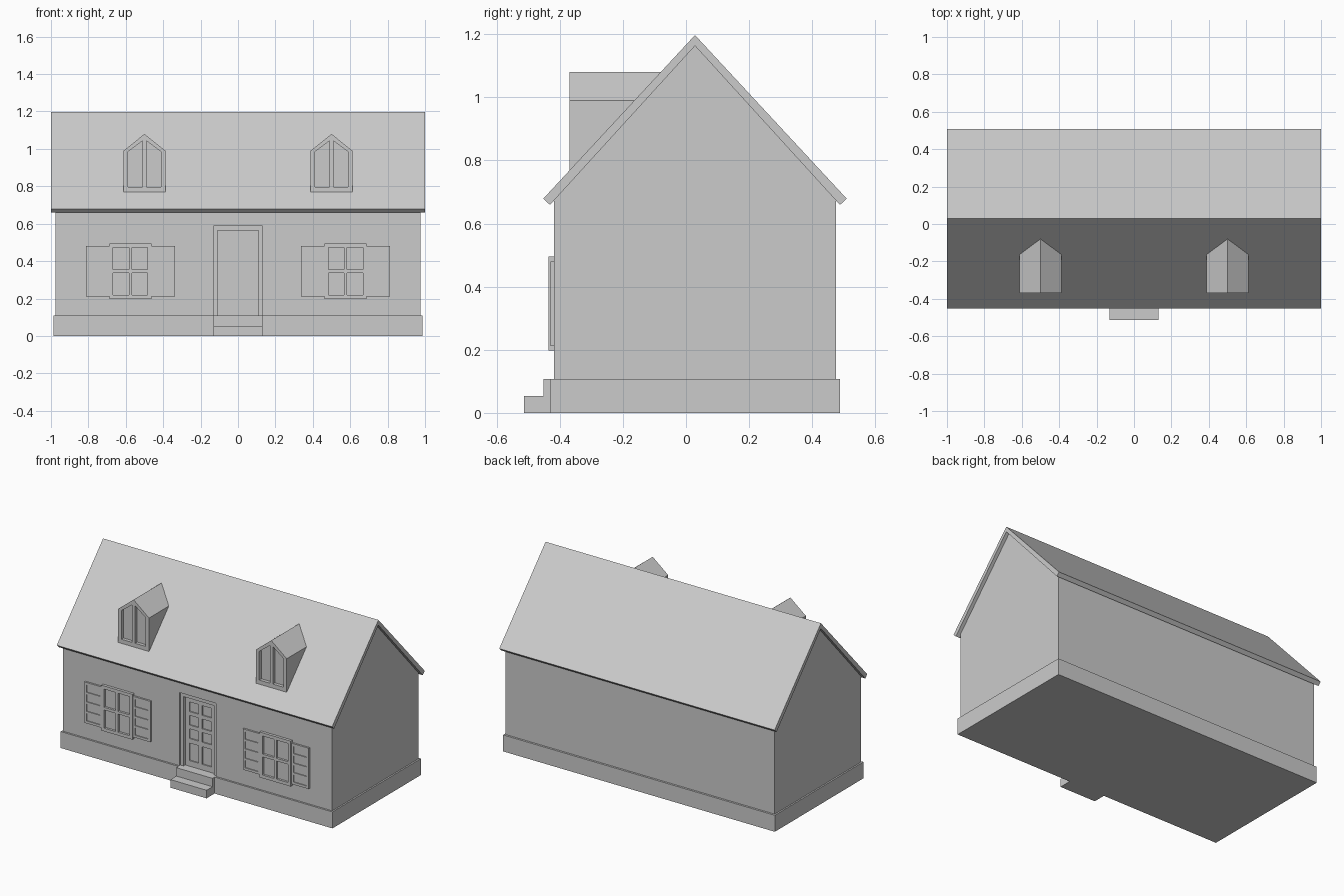
import bpy, bmesh

if "Cube" in bpy.data.objects:
    bpy.data.objects.remove(bpy.data.objects["Cube"])

RIDGE_Y, RIDGE_Z, SLOPE = 0.0285, 1.197, 1.08


def prism(name, loops, axis, a, b):
    """Extrude closed outlines: axis 'y' takes (x, z) points, axis 'x' takes (y, z)."""
    bm = bmesh.new()
    for pts in loops:
        place = (lambda p, t: (p[0], t, p[1])) if axis == 'y' else (lambda p, t: (t, p[0], p[1]))
        near = [bm.verts.new(place(p, a)) for p in pts]
        far = [bm.verts.new(place(p, b)) for p in pts]
        bm.faces.new(near)
        bm.faces.new(far[::-1])
        for i in range(len(pts)):
            j = (i + 1) % len(pts)
            bm.faces.new((near[j], near[i], far[i], far[j]))
    bmesh.ops.recalc_face_normals(bm, faces=bm.faces)
    mesh = bpy.data.meshes.new(name)
    bm.to_mesh(mesh)
    bm.free()
    ob = bpy.data.objects.new(name, mesh)
    bpy.context.collection.objects.link(ob)
    return ob


def rect(x0, x1, z0, z1):
    return [(x0, z0), (x1, z0), (x1, z1), (x0, z1)]


def grid(x0, x1, z0, z1, cols, rows, gap):
    """Outlines of evenly spaced panels inside a rectangle."""
    w = (x1 - x0 - gap * (cols - 1)) / cols
    h = (z1 - z0 - gap * (rows - 1)) / rows
    return [rect(x0 + i * (w + gap), x0 + i * (w + gap) + w,
                 z0 + j * (h + gap), z0 + j * (h + gap) + h)
            for i in range(cols) for j in range(rows)]


def recess(ob, loops, front, depth):
    """Cut outlines into the front of a part."""
    cutter = prism("cutter", loops, 'y', front - 0.05, front + depth)
    mod = ob.modifiers.new("recess", 'BOOLEAN')
    mod.operation, mod.solver, mod.object = 'DIFFERENCE', 'EXACT', cutter
    bpy.context.view_layer.objects.active = ob
    bpy.ops.object.modifier_apply(modifier=mod.name)
    bpy.data.objects.remove(cutter)


# Walls with gable ends and the doorway recess
wall_front = -0.418
walls = prism("walls", [[(wall_front, 0.10), (0.475, 0.10), (0.475, 0.675),
                         (RIDGE_Y, 1.165), (wall_front, 0.675)]], 'x', -0.977, 0.977)
recess(walls, [rect(-0.132, 0.132, 0.108, 0.588)], wall_front, 0.04)

# Foundation and front steps
prism("foundation", [[(-0.43, 0), (0.488, 0), (0.488, 0.108), (-0.43, 0.108)]],
      'x', -0.987, 0.987)
prism("steps", [[(-0.513, 0), (-0.40, 0), (-0.40, 0.108), (-0.452, 0.108),
                 (-0.452, 0.053), (-0.513, 0.053)]], 'x', -0.131, 0.131)

# Roof slab with square-cut eaves
prism("roof", [[(-0.452, 0.679), (-0.431, 0.659), (RIDGE_Y, 1.163), (0.488, 0.659),
                (0.509, 0.679), (RIDGE_Y, RIDGE_Z)]], 'x', -1, 1)

# Door frame and panelled door
prism("door_frame", [[(-0.132, 0.108), (-0.11, 0.108), (-0.11, 0.563), (0.11, 0.563),
                      (0.11, 0.108), (0.132, 0.108), (0.132, 0.588), (-0.132, 0.588)]],
      'y', wall_front + 0.01, wall_front + 0.04)
door = prism("door", [rect(-0.11, 0.11, 0.108, 0.563)], 'y', -0.39, -0.375)
recess(door, grid(-0.08, 0.08, 0.29, 0.53, 2, 3, 0.025)
       + grid(-0.08, 0.08, 0.145, 0.26, 2, 1, 0.025), -0.39, 0.008)

for side, label in ((-1, "left"), (1, "right")):
    # Window with four panes
    c = side * 0.575
    window = prism(label + "_window", [rect(c - 0.113, c + 0.113, 0.197, 0.495)],
                   'y', -0.436, -0.41)
    recess(window, grid(c - 0.092, c + 0.092, 0.218, 0.474, 2, 2, 0.018), -0.436, 0.014)
    # Panelled shutters
    for s in (-1, 1):
        x0, x1 = sorted((c + s * 0.113, c + s * 0.239))
        shutter = prism(label + "_shutter", [rect(x0, x1, 0.212, 0.48)], 'y', -0.430, -0.41)
        recess(shutter, grid(x0 + 0.015, x1 - 0.015, 0.228, 0.464, 1, 4, 0.014), -0.430, 0.006)

    # Gabled dormer whose back follows the roof slope
    d, front = side * 0.5, -0.369
    dormer = prism(label + "_dormer", [[(d - 0.112, 0.77), (d + 0.112, 0.77), (d + 0.112, 0.99),
                                        (d, 1.08), (d - 0.112, 0.99)]], 'y', front, 0)
    for v in dormer.data.vertices:
        if v.co.y > -0.1:
            v.co.y = RIDGE_Y - (RIDGE_Z - v.co.z) / SLOPE + 0.02
    panes = [[(d + s * 0.088, 0.797), (d + s * 0.011, 0.797),
              (d + s * 0.011, 1.043), (d + s * 0.088, 0.985)] for s in (-1, 1)]
    recess(dormer, panes, front, 0.022)
